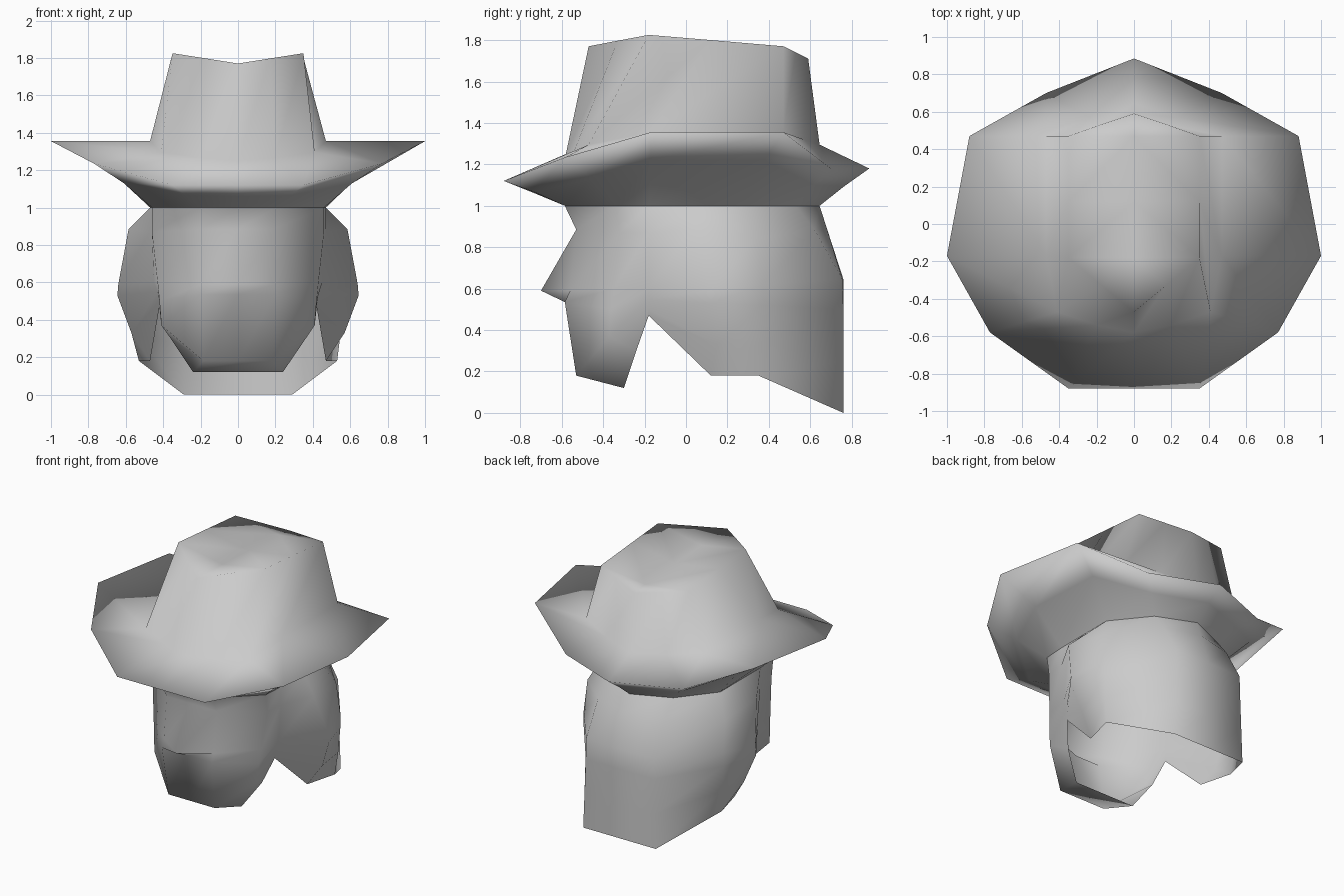
import bpy
import bmesh

default_cube = bpy.data.objects.get("Cube")
if default_cube:
    bpy.data.objects.remove(default_cube, do_unlink=True)

# One plain grey for everything
grey = bpy.data.materials.new("light_grey")
grey.use_nodes = True
grey.diffuse_color = (0.6, 0.6, 0.6, 1)
shader = grey.node_tree.nodes["Principled BSDF"]
shader.inputs["Base Color"].default_value = grey.diffuse_color
shader.inputs["Roughness"].default_value = 0.8


def add_ring(bm, half):
    """Half outline from front centre to back centre, mirrored into a full ring."""
    mirrored = [(-x, y, z) for x, y, z in half[-2:0:-1]]
    return [bm.verts.new(point) for point in half + mirrored]


def bridge(bm, lower, upper):
    """Join two rings of equal length with a band of quads."""
    count = len(lower)
    for i in range(count):
        j = (i + 1) % count
        bm.faces.new((lower[i], lower[j], upper[j], upper[i]))


def finish(bm, name):
    """Turn the mesh into a smooth grey object."""
    bmesh.ops.recalc_face_normals(bm, faces=bm.faces[:])
    for face in bm.faces:
        face.smooth = True
    mesh = bpy.data.meshes.new(name)
    bm.to_mesh(mesh)
    bm.free()
    mesh.materials.append(grey)
    obj = bpy.data.objects.new(name, mesh)
    bpy.context.collection.objects.link(obj)
    return obj


def with_centres(points, front_y, back_y, front_z=None):
    """Close a side outline with centre points at the front and the back."""
    front = (0, front_y, front_z or points[0][2])
    return [front] + points + [(0, back_y, points[-1][2])]


# Hat: headband, hollow under the brim, brim edge, crown base and crown top
headband = [(0, -.585, 1), (.2, -.585, 1), (.46, -.34, 1), (.47, -.18, 1),
            (.47, .28, 1), (.27, .53, 1), (0, .645, 1)]
brim_under = [(0, -.73, 1.06), (.28, -.73, 1.065), (.61, -.46, 1.13), (.7, -.17, 1.22),
              (.67, .38, 1.22), (.37, .62, 1.1), (0, .765, 1.095)]
brim_edge = [(0, -.88, 1.12), (.35, -.88, 1.12), (.77, -.58, 1.235), (1, -.17, 1.355),
             (.88, .47, 1.355), (.47, .7, 1.18), (0, .885, 1.18)]
crown_base = [(0, -.58, 1.25), (.2, -.54, 1.265), (.41, -.47, 1.295), (.47, -.17, 1.355),
              (.47, .47, 1.355), (.24, .57, 1.32), (0, .645, 1.295)]
crown_top = [(0, -.47, 1.77), (.17, -.33, 1.797), (.35, -.18, 1.825), (.35, .12, 1.8),
             (.35, .47, 1.77), (.18, .53, 1.74), (0, .59, 1.71)]

bm = bmesh.new()
outlines = (headband, brim_under, brim_edge, crown_base, crown_top)
rings = [add_ring(bm, half) for half in outlines]
for lower, upper in zip(rings, rings[1:]):
    bridge(bm, lower, upper)

# Crown top folds down to a centre crease
top = rings[-1]
crease = [bm.verts.new((0, y, z)) for y, z in ((-.18, 1.76), (.12, 1.745), (.47, 1.725))]
middle = len(crown_top) - 1
for side in (1, -1):
    rim = [top[side * i] for i in range(middle)] + [top[middle]]
    bm.faces.new((rim[0], rim[1], crease[0]))
    bm.faces.new((rim[1], rim[2], crease[0]))
    bm.faces.new((rim[2], rim[3], crease[1], crease[0]))
    bm.faces.new((rim[3], rim[4], crease[2], crease[1]))
    bm.faces.new((rim[4], rim[5], crease[2]))
    bm.faces.new((rim[5], rim[6], crease[2]))
finish(bm, "hat")

# Head shell: face with a nose, notch at the side, long flap at the back
rows = [
    with_centres([(.2, -.585, 1), (.46, -.34, 1), (.47, -.18, 1),
                  (.47, .08, 1), (.47, .28, 1), (.27, .53, 1)], -.585, .645),
    with_centres([(.2, -.53, .885), (.46, -.32, .87), (.47, -.18, .87),
                  (.585, .03, .885), (.55, .34, .84), (.27, .62, .885)], -.53, .682),
    with_centres([(.2, -.56, .59), (.43, -.35, .6), (.45, -.18, .6),
                  (.64, .12, .59), (.56, .37, .62), (.27, .755, .645)], -.7, .76, .59),
    with_centres([(.2, -.585, .535), (.42, -.36, .5), (.43, -.18, .55),
                  (.645, .12, .53), (.56, .37, .52), (.27, .76, .5)], -.585, .76),
    with_centres([(.185, -.53, .18), (.41, -.37, .37), (.42, -.18, .5),
                  (.57, .15, .33), (.55, .36, .34), (.28, .76, .25)], -.53, .76),
    with_centres([(.24, -.3, .12), (.36, -.24, .3), (.42, -.18, .47),
                  (.47, .12, .18), (.53, .35, .18), (.29, .76, 0)], -.3, .76),
]
bm = bmesh.new()
rings = [add_ring(bm, half) for half in rows]
for upper, lower in zip(rings, rings[1:]):
    bridge(bm, lower, upper)
finish(bm, "head_shell")
